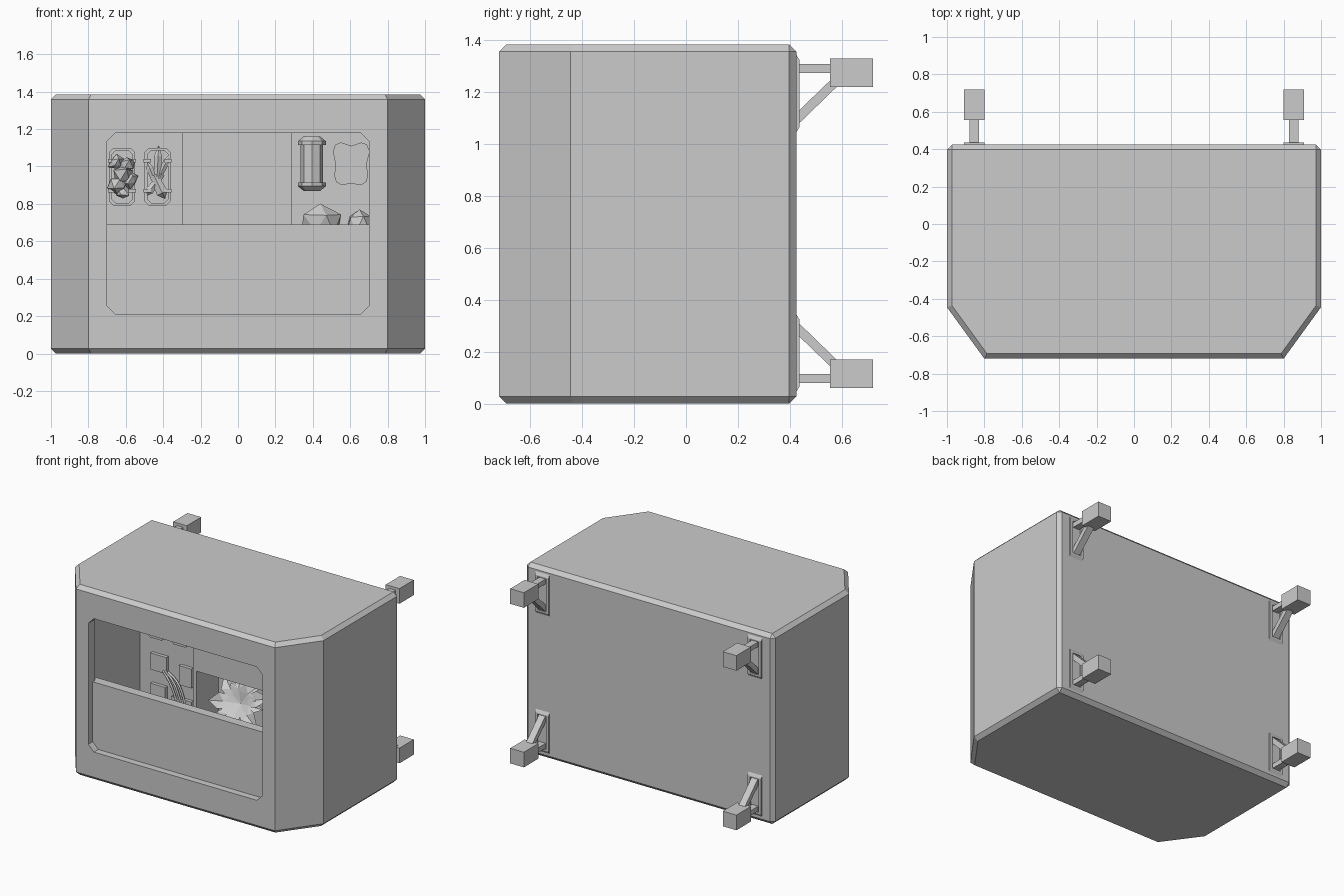
import bpy, bmesh, math, random
from mathutils import Vector, Matrix

if "Cube" in bpy.data.objects:
    bpy.data.objects.remove(bpy.data.objects["Cube"])

random.seed(4)
grey = bpy.data.materials.new("neutral_grey")
grey.diffuse_color = (0.6, 0.6, 0.6, 1)
grey.use_nodes = True
grey.node_tree.nodes["Principled BSDF"].inputs["Base Color"].default_value = grey.diffuse_color


def finish(name, bm, smooth=False):
    bmesh.ops.recalc_face_normals(bm, faces=bm.faces)
    me = bpy.data.meshes.new(name)
    for f in bm.faces:
        f.smooth = smooth
    bm.to_mesh(me)
    bm.free()
    me.materials.append(grey)
    ob = bpy.data.objects.new(name, me)
    bpy.context.collection.objects.link(ob)
    return ob


def prism_bm(pts, lo, hi, axis):
    """Extrude a 2D outline; axis 'y' reads points as x,z, 'z' as x,y, 'x' as y,z."""
    place = {'y': lambda a, b, c: (a, c, b), 'z': lambda a, b, c: (a, b, c),
             'x': lambda a, b, c: (c, a, b)}[axis]
    bm = bmesh.new()
    low = [bm.verts.new(place(a, b, lo)) for a, b in pts]
    high = [bm.verts.new(place(a, b, hi)) for a, b in pts]
    bm.faces.new(low)
    bm.faces.new(high)
    n = len(pts)
    for i in range(n):
        j = (i + 1) % n
        bm.faces.new((low[i], low[j], high[j], high[i]))
    bmesh.ops.recalc_face_normals(bm, faces=bm.faces)
    return bm


def prism(name, pts, lo, hi, axis='y'):
    return finish(name, prism_bm(pts, lo, hi, axis))


def rect(x0, x1, z0, z1):
    return [(x0, z0), (x1, z0), (x1, z1), (x0, z1)]


def octagon(x0, x1, z0, z1, c):
    return [(x0 + c, z0), (x1 - c, z0), (x1, z0 + c), (x1, z1 - c),
            (x1 - c, z1), (x0 + c, z1), (x0, z1 - c), (x0, z0 + c)]


def cut(target, pts, lo, hi):
    cutter = prism("cutter", pts, lo, hi)
    mod = target.modifiers.new("cut", 'BOOLEAN')
    mod.operation, mod.solver, mod.object = 'DIFFERENCE', 'EXACT', cutter
    bpy.context.view_layer.objects.active = target
    bpy.ops.object.modifier_apply(modifier=mod.name)
    bpy.data.objects.remove(cutter)


def rock(name, loc, size, jitter=0.2):
    bm = bmesh.new()
    bmesh.ops.create_icosphere(bm, subdivisions=1, radius=1)
    for v in bm.verts:
        v.co *= 1 + random.uniform(-jitter, jitter)
        v.co = Vector(loc) + Vector(v.co[i] * size[i] for i in range(3))
    return finish(name, bm)


def shard(name, loc, length, r, tilt, sides=6):
    """Pointed crystal tilted about y."""
    bm = bmesh.new()
    for z0, z1, ra, rb in ((-.5, .25, r * .7, r), (.25, .5, r, .001)):
        bmesh.ops.create_cone(bm, cap_ends=True, segments=sides, radius1=ra, radius2=rb,
                              depth=(z1 - z0) * length,
                              matrix=Matrix.Translation((0, 0, (z0 + z1) / 2 * length)))
    bm.transform(Matrix.Translation(loc) @ Matrix.Rotation(tilt, 4, 'Y'))
    return finish(name, bm)


# cabinet shell with cut front corners and a chamfered rim
bm = prism_bm([(-.8, -.72), (.8, -.72), (1, -.445), (1, .425), (-1, .425), (-1, -.445)],
              0, 1.385, 'z')
rim = [e for e in bm.edges
       if abs(e.verts[0].co.z - e.verts[1].co.z) < .1 or e.verts[0].co.y > .4]
bmesh.ops.bevel(bm, geom=rim, offset=.027, segments=1, affect='EDGES')
shell = finish("cabinet_shell", bm)
BACK = -.04
cut(shell, octagon(-.7, .7, .21, 1.18, .045), -.9, -.6)
cut(shell, rect(-.76, .76, .17, 1.22), -.645, BACK)
cut(shell, rect(-.27, .26, .2, .66), -.1, .16)

# lower front panel
prism("front_panel", rect(-.72, .72, .19, .69), -.67, -.6)

# middle bay frame around the plant niche
for nm, r in (("bay_top", rect(-.3, .29, .66, 1.23)), ("bay_base", rect(-.3, .29, .16, .2)),
              ("bay_left", rect(-.3, -.27, .2, .66)), ("bay_right", rect(.26, .29, .2, .66))):
    prism(nm, r, -.09, BACK + .01)

# crystal slots in the left bay with raised frames and clamps
for x0 in (-.69, -.5):
    x1, xc = x0 + .14, x0 + .07
    cut(shell, octagon(x0 + .015, x1 - .015, .805, 1.085, .02), -.1, .05)
    frame = prism("slot_frame", octagon(x0, x1, .79, 1.1, .025), -.06, BACK + .01)
    cut(frame, octagon(x0 + .015, x1 - .015, .805, 1.085, .02), -.1, .05)
    for z in (.87, 1.03):
        for s in (-1, 1):
            a, b = sorted((xc + s * .035, xc + s * .075))
            prism("slot_clamp", rect(a, b, z - .01, z + .01), -.075, -.03)

for dx, dz, r in ((0, .0, .06), (-.035, .07, .04), (.04, -.02, .045), (-.03, -.04, .05),
                  (.02, .06, .045), (0, -.085, .04)):
    rock("ore_lump", (-.615 + dx, -.06, .95 + dz), (r, r, r), .3)
for dx, dz, ln, r, t in ((0, .05, .22, .025, .05), (.025, .03, .2, .02, .45),
                         (-.025, 0, .18, .022, -.4), (.01, -.06, .14, .035, 2.7),
                         (-.02, -.05, .15, .025, -2.5)):
    shard("crystal", (-.43 + dx, -.05, .95 + dz), ln, r, t)

# control plates and cables low in the left bay
for r in (rect(-.66, -.53, .56, .68), rect(-.43, -.33, .51, .65),
          rect(-.66, -.54, .35, .46), rect(-.49, -.33, .3, .41)):
    prism("control_plate", r, -.065, BACK + .01)
for i in range(3):
    cu = bpy.data.curves.new("cable", 'CURVE')
    cu.dimensions, cu.bevel_depth, cu.bevel_resolution = '3D', .008, 1
    sp = cu.splines.new('BEZIER')
    sp.bezier_points.add(2)
    path = [(-.56 + .02 * i, .58), (-.5 + .03 * i, .5 + .01 * i), (-.45 + .035 * i, .39)]
    for p, (x, z) in zip(sp.bezier_points, path):
        p.co = (x, -.065, z)
        p.handle_left_type = p.handle_right_type = 'AUTO'
    cu.materials.append(grey)
    bpy.context.collection.objects.link(bpy.data.objects.new("cable", cu))

# plant in the niche: stem and folded leaves
prism("plant_stem", rect(-.012, .012, .2, .46), .05, .07)
for i in range(9):
    ang = i * 2.4
    L, w = .2 + .03 * (i % 3), .055
    bm = bmesh.new()
    mid = [bm.verts.new(p) for p in ((0, 0, 0), (L * .5, 0, .02), (L, 0, -.02))]
    for s in (-1, 1):
        side = [bm.verts.new((L * .3, s * w * .8, .02)), bm.verts.new((L * .65, s * w, .03))]
        bm.faces.new((mid[0], mid[1], side[0]))
        bm.faces.new((mid[1], side[1], side[0]))
        bm.faces.new((mid[1], mid[2], side[1]))
    bmesh.ops.solidify(bm, geom=bm.faces[:], thickness=.006)
    bm.transform(Matrix.Translation((0, .03, .45)) @ Matrix.Rotation(1.0, 4, 'X')
                 @ Matrix.Rotation(ang, 4, 'Z') @ Matrix.Rotation(-.25, 4, 'Y'))
    finish("plant_leaf", bm)

# sample canister in the right bay
bm = bmesh.new()
for z0, z1, ra, rb in ((.89, 1.13, .06, .06), (.895, .915, .075, .075), (.87, .895, .045, .075),
                       (1.115, 1.135, .075, .075), (1.135, 1.16, .075, .045)):
    bmesh.ops.create_cone(bm, cap_ends=True, segments=8, radius1=ra, radius2=rb, depth=z1 - z0,
                          matrix=Matrix.Translation((.395, -.1, (z0 + z1) / 2)))
finish("sample_canister", bm)

# stretched hide specimen
hide = []
for i in range(24):
    a = math.tau * i / 24
    r = .105 * (1 + .17 * math.cos(4 * a + math.pi) + .04 * math.sin(3 * a))
    hide.append((.605 + r * math.cos(a) * .95, 1.015 + r * math.sin(a) * 1.15))
prism("hide_specimen", hide, -.06, BACK + .01)

# mineral specimens
rock("mineral_large", (.44, -.08, .69), (.105, .08, .1))
rock("mineral_small", (.65, -.08, .69), (.075, .07, .1))
rock("mineral_low_a", (.43, -.08, .43), (.1, .07, .1))
rock("mineral_low_b", (.63, -.08, .43), (.08, .07, .1))

# four rear wall mounts, mirrored left to right and top to bottom
for sx in (-1, 1):
    for sz in (-1, 1):
        def mount(name, yz, half_w):
            pts = [(y, .695 + sz * (z - .695)) for y, z in yz]
            return prism(name, pts, sx * .855 - half_w, sx * .855 + half_w, 'x')
        mount("mount_block", rect(.555, .72, 1.22, 1.33), .055)
        mount("mount_arm", rect(.41, .57, 1.275, 1.31), .025)
        mount("mount_brace", [(.42, 1.065), (.42, 1.115), (.56, 1.25), (.585, 1.225)], .025)
        plate = mount("mount_plate", [(.41, 1.045), (.425, 1.045), (.437, 1.065), (.437, 1.325),
                                      (.425, 1.345), (.41, 1.345)], .055)
        z0, z1 = sorted(.695 + sz * (z - .695) for z in (1.075, 1.315))
        cut(plate, rect(sx * .855 - .035, sx * .855 + .035, z0, z1), .427, .5)
